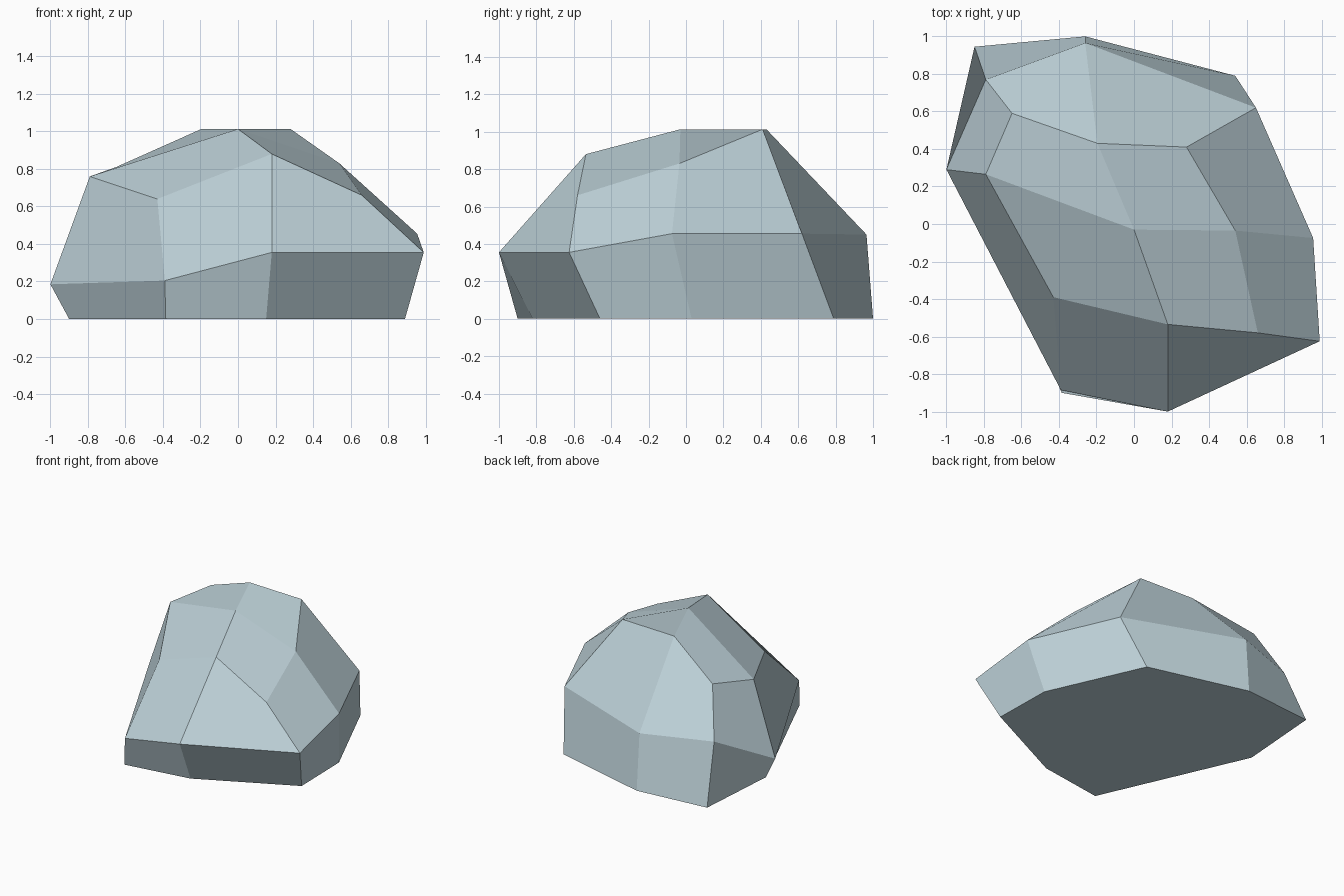
import bpy, bmesh

if "Cube" in bpy.data.objects:
    bpy.data.objects.remove(bpy.data.objects["Cube"])

# Single blue-grey stone colour
stone = bpy.data.materials.new("blue_grey_stone")
stone.diffuse_color = (0.52, 0.65, 0.70, 1.0)
stone.use_nodes = True
stone.node_tree.nodes["Principled BSDF"].inputs["Base Color"].default_value = stone.diffuse_color

# Cross-section outlines of the boulder, counter-clockwise from the left side
base = [(-0.90, 0.265, 0), (-0.385, -0.90, 0), (0.15, -0.82, 0), (0.89, -0.46, 0),
        (0.88, 0.03, 0), (0.54, 0.79, 0), (-0.26, 1.0, 0), (-0.85, 0.945, 0)]
belly = [(-1.0, 0.29, 0.185), (-0.39, -0.885, 0.205), (0.18, -1.0, 0.355), (0.99, -0.625, 0.355),
         (0.955, -0.075, 0.455), (0.65, 0.62, 0.455), (-0.26, 0.965, 0.45), (-0.79, 0.77, 0.45)]
shoulder = [(-0.79, 0.265, 0.76), (-0.43, -0.39, 0.64), (0.18, -0.535, 0.88), (0.66, -0.58, 0.66),
            (0.54, -0.035, 0.83), (0.28, 0.41, 1.013), (-0.195, 0.43, 1.013), (-0.65, 0.59, 0.81)]
peak = (0.0, -0.03, 1.013)

bm = bmesh.new()
rings = [[bm.verts.new(p) for p in ring] for ring in (base, belly, shoulder)]

# Side facets: join each outline to the next
for low, high in zip(rings, rings[1:]):
    for i in range(8):
        j = (i + 1) % 8
        bm.faces.new((low[i], low[j], high[j], high[i]))

# Four crown facets meeting at the peak, and the flat underside
top = bm.verts.new(peak)
crown = rings[2]
for i in range(0, 8, 2):
    bm.faces.new((top, crown[i], crown[i + 1], crown[(i + 2) % 8]))
bm.faces.new(rings[0][::-1])

bmesh.ops.recalc_face_normals(bm, faces=bm.faces[:])
mesh = bpy.data.meshes.new("boulder")
bm.to_mesh(mesh)
bm.free()
mesh.materials.append(stone)
bpy.context.collection.objects.link(bpy.data.objects.new("boulder", mesh))
